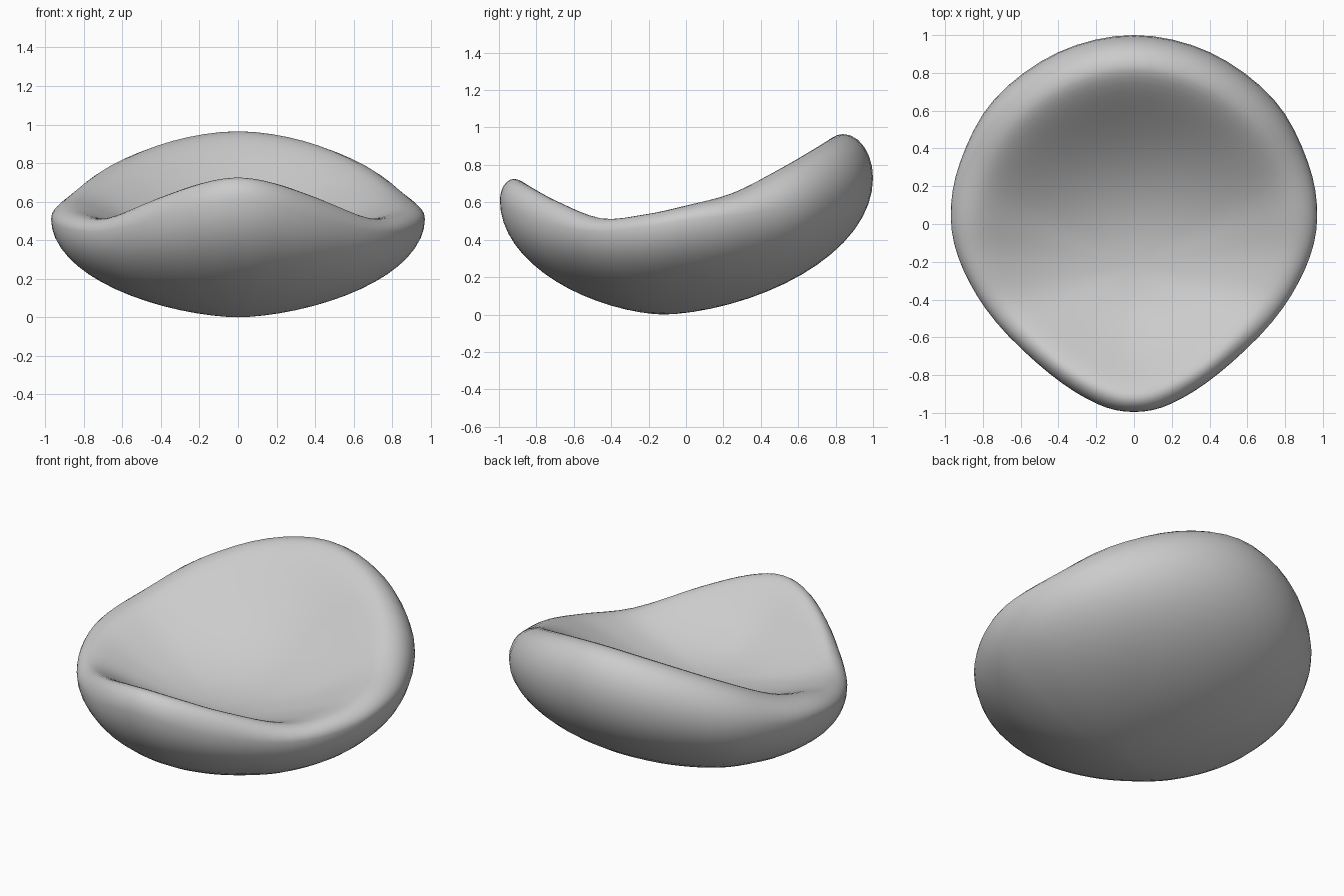
import bpy, bmesh, math
from mathutils import Vector

if "Cube" in bpy.data.objects:
    bpy.data.objects.remove(bpy.data.objects["Cube"])

# Half outline, back to front: widest outer point, then top of the rolled rim
KEYS = [
    ((0, 1.0, .73), (0, .84, .965)),
    ((.4, .91, .69), (.34, .76, .915)),
    ((.74, .66, .60), (.63, .55, .795)),
    ((.92, .33, .54), (.80, .27, .655)),
    ((.97, .03, .51), (.86, .01, .585)),
    ((.905, -.24, .465), (.82, -.22, .535)),
    ((.73, -.52, .445), (.67, -.46, .515)),
    ((.45, -.79, .50), (.42, -.72, .615)),
    ((.2, -.95, .58), (.19, -.87, .695)),
    ((0, -.995, .61), (0, -.92, .725)),
]
BASE = Vector((0, -.12, 0))
SEAT = Vector((0, -.22, .37))


def closed_spline(points, steps):
    """Smooth closed curve through the points."""
    out, n = [], len(points)
    for i in range(n):
        a, b, c, d = (points[(i + k) % n] for k in (-1, 0, 1, 2))
        for s in range(steps):
            t = s / steps
            out.append(.5 * (2 * b + (c - a) * t + (2 * a - 5 * b + 4 * c - d) * t ** 2
                             + (3 * b - a - 3 * c + d) * t ** 3))
    return out


def mirrored(index):
    half = [Vector(k[index]) for k in KEYS]
    other = [Vector((-p.x, p.y, p.z)) for p in reversed(half[1:-1])]
    return closed_spline(half + other, 4)


def section(outer, rim):
    """Section from the underside, round the rim, into the seat."""
    pts = []
    for i in range(1, 17):                       # rounded underside
        a = math.pi / 2 * i / 16
        p = BASE.lerp(outer, math.sin(a) ** 1.2)
        p.z = outer.z * (1 - math.cos(a))
        pts.append(p)
    for i in range(1, 7):                        # rolled rim
        a = math.pi / 2 * i / 6
        p = rim.lerp(outer, math.cos(a))
        p.z = outer.z + (rim.z - outer.z) * math.sin(a)
        pts.append(p)
    q1 = rim.lerp(SEAT, .16)
    q1.z = rim.z
    q2 = rim.lerp(SEAT, .43)
    q2.z = SEAT.z
    for i in range(1, 18):                       # dished seat
        t = i / 18
        u = 1 - t
        pts.append(rim * u ** 3 + q1 * 3 * u * u * t + q2 * 3 * u * t * t + SEAT * t ** 3)
    return pts


# Soft shell seat, skinned from the sections
bm = bmesh.new()
rings = [[bm.verts.new(p) for p in section(o, r)] for o, r in zip(mirrored(0), mirrored(1))]
bottom, top = bm.verts.new(BASE), bm.verts.new(SEAT)
for i, a in enumerate(rings):
    b = rings[(i + 1) % len(rings)]
    bm.faces.new((bottom, a[0], b[0]))
    bm.faces.new((top, b[-1], a[-1]))
    for j in range(len(a) - 1):
        bm.faces.new((a[j], a[j + 1], b[j + 1], b[j]))
bmesh.ops.recalc_face_normals(bm, faces=bm.faces)
for f in bm.faces:
    f.smooth = True
mesh = bpy.data.meshes.new("lounge_seat")
bm.to_mesh(mesh)
bm.free()
bpy.context.collection.objects.link(bpy.data.objects.new("lounge_seat", mesh))
